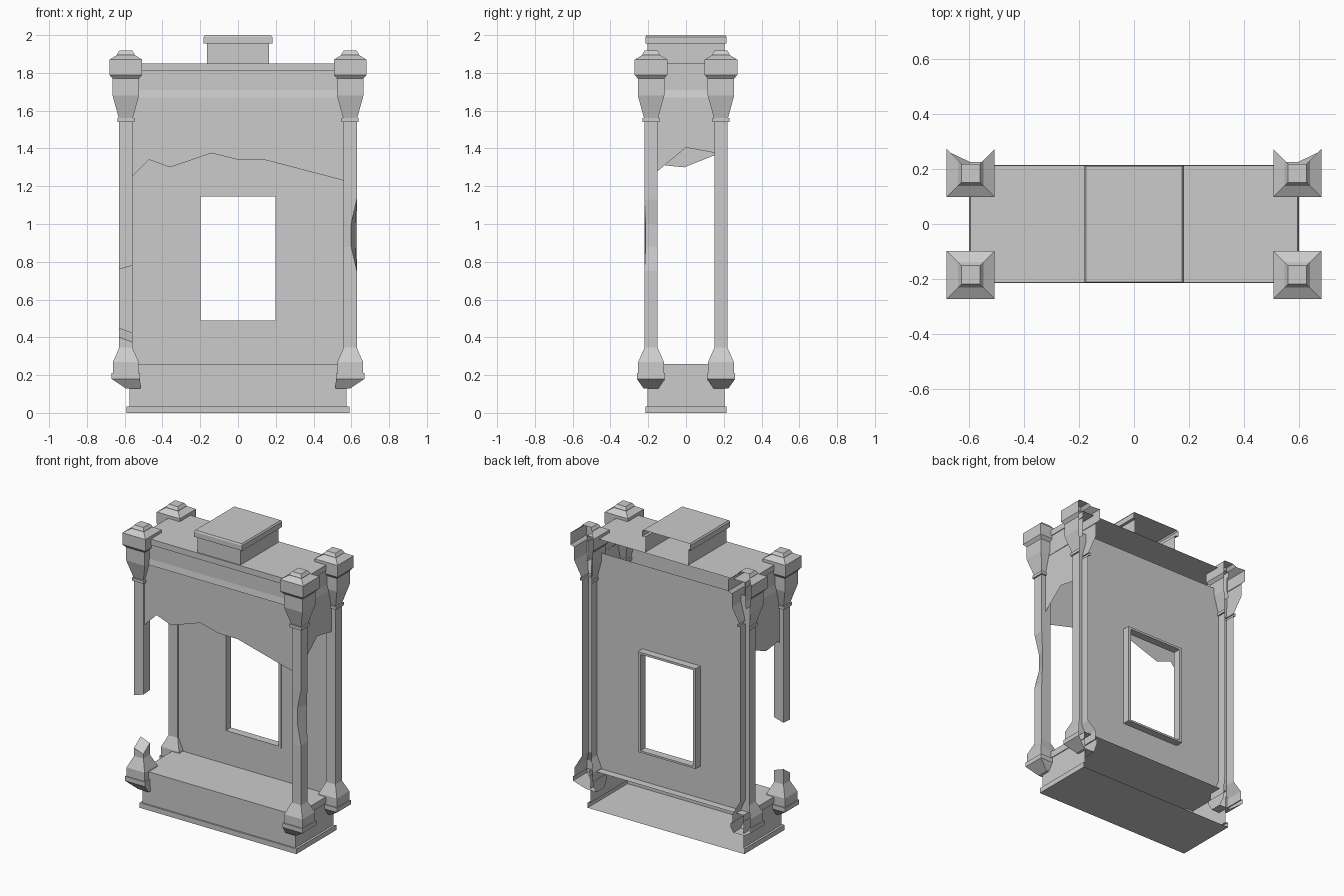
import bpy, bmesh

if "Cube" in bpy.data.objects:
    bpy.data.objects.remove(bpy.data.objects["Cube"])


def rect(z, hx, hy, cx=0.0, cy=0.0):
    return [(cx - hx, cy - hy, z), (cx + hx, cy - hy, z), (cx + hx, cy + hy, z), (cx - hx, cy + hy, z)]


def rect_xz(y, x, z0, z1):
    return [(-x, y, z0), (x, y, z0), (x, y, z1), (-x, y, z1)]


def finish(name, bm):
    me = bpy.data.meshes.new(name)
    bm.to_mesh(me)
    bm.free()
    ob = bpy.data.objects.new(name, me)
    bpy.context.collection.objects.link(ob)
    return ob


def loft(name, rings, bottom=True, top=True, open_back=False, closed=False):
    """Skin a stack of four-point rings; optionally leave the rear (+y) side open."""
    bm = bmesh.new()
    vs = [[bm.verts.new(p) for p in r] for r in rings]
    pairs = list(zip(vs, vs[1:])) + ([(vs[-1], vs[0])] if closed else [])
    for a, b in pairs:
        for i in range(4):
            if open_back and i == 2:
                continue
            j = (i + 1) % 4
            bm.faces.new((a[i], a[j], b[j], b[i]))
    if bottom:
        bm.faces.new(vs[0][::-1])
    if top:
        bm.faces.new(vs[-1])
    return finish(name, bm)


def sheet(name, pts):
    bm = bmesh.new()
    bm.faces.new([bm.verts.new(p) for p in pts])
    bmesh.ops.triangulate(bm, faces=bm.faces[:])
    return finish(name, bm)


# Plinth and base, open at the rear
loft("base", [rect(0, .59, .215), rect(.035, .59, .215), rect(.035, .575, .205),
              rect(.215, .575, .205), rect(.215, .58, .21), rect(.26, .58, .21)], open_back=True)

# Roof band, open underneath and at the rear
loft("roof_band", [rect(1.67, .6, .212), rect(1.71, .59, .205), rect(1.81, .59, .205),
                   rect(1.81, .595, .213), rect(1.85, .595, .213)], bottom=False, open_back=True)

# Chimney block with overhanging cap
loft("chimney", [rect(1.85, .163, .205), rect(1.955, .163, .205), rect(1.955, .182, .215),
                 rect(1.99, .182, .215), rect(2.0, .175, .21)], bottom=False, open_back=True)

# Broken panels hanging from the roof band
PX, PY, PT = .598, -.205, 1.67
front_edge = [(-PX, 1.24), (-.56, 1.25), (-.47, 1.34), (-.36, 1.30), (-.14, 1.375), (0, 1.34),
              (.14, 1.34), (.28, 1.41), (.46, 1.265), (.56, 1.23), (PX, 1.22)]
sheet("front_panel", [(x, PY, z) for x, z in front_edge] + [(PX, PY, PT), (-PX, PY, PT)])
right_edge = [(PY, 1.22), (-.15, 1.28), (-.1, 1.33), (0, 1.405), (.16, 1.375)]
left_edge = [(PY, 1.24), (-.13, 1.32), (-.11, 1.31), (-.07, 1.335), (-.01, 1.30), (.16, 1.367)]
for name, x, edge in (("right_panel", PX, right_edge), ("left_panel", -PX, left_edge)):
    sheet(name, [(x, y, z) for y, z in edge] + [(x, .16, PT), (x, PY, PT)])

# Rear wall with window opening and frame
WY = .158
loft("rear_wall", [rect_xz(WY, .59, .26, 1.73), rect_xz(WY, .198, .49, 1.145)], False, False)
loft("window_frame", [rect_xz(WY - .005, .218, .477, 1.16), rect_xz(.207, .218, .477, 1.16),
                      rect_xz(.207, .198, .49, 1.145), rect_xz(WY - .005, .198, .49, 1.145)],
     False, False, closed=True)

# Corner columns: square profiles of (height, half width)
FOOT = [(.18, .075), (.21, .075), (.21, .068), (.27, .068), (.345, .035)]
HEAD = [(1.54, .035), (1.54, .045), (1.56, .045), (1.56, .037), (1.68, .07), (1.77, .07),
        (1.79, .087), (1.87, .087), (1.895, .046), (1.9, .046), (1.918, .034)]


def rings(profile, cx, cy):
    return [rect(z, h, h, cx, cy) for z, h in profile]


for sx in (-1, 1):
    for sy in (-1, 1):
        cx, cy = sx * .594, sy * .185
        side = ("right" if sx > 0 else "left")
        depth = ("front" if sy < 0 else "rear")
        name = depth + "_" + side + "_column"
        foot = [rect(.13, .04, .04, sx * .555, cy)] + rings(FOOT, cx, cy)
        head = rings(HEAD, cx, cy)
        if sy < 0 and sx < 0:
            # Snapped column: lower stub and hanging upper piece
            stub = rect(0, .035, .035, cx, cy)
            hang = rect(0, .035, .035, cx, cy)
            stub = [(p[0], p[1], z) for p, z in zip(stub, (.40, .375, .425, .45))]
            hang = [(p[0], p[1], z) for p, z in zip(hang, (.76, .78, .785, .765))]
            loft(name + "_stub", foot + [stub])
            loft(name + "_upper", [hang] + head)
        elif sy < 0:
            # Chipped outer edge
            chip = []
            for z, d in ((.75, 0), (.88, .03), (1.0, .03), (1.13, 0)):
                r = rect(z, .035, .035, cx, cy)
                r[1] = (r[1][0] - d, r[1][1] + d * .2, z)
                r[2] = (r[2][0] - d * .2, r[2][1], z)
                chip.append(r)
            loft(name, foot + chip + head)
        else:
            loft(name, foot + head, open_back=True)
